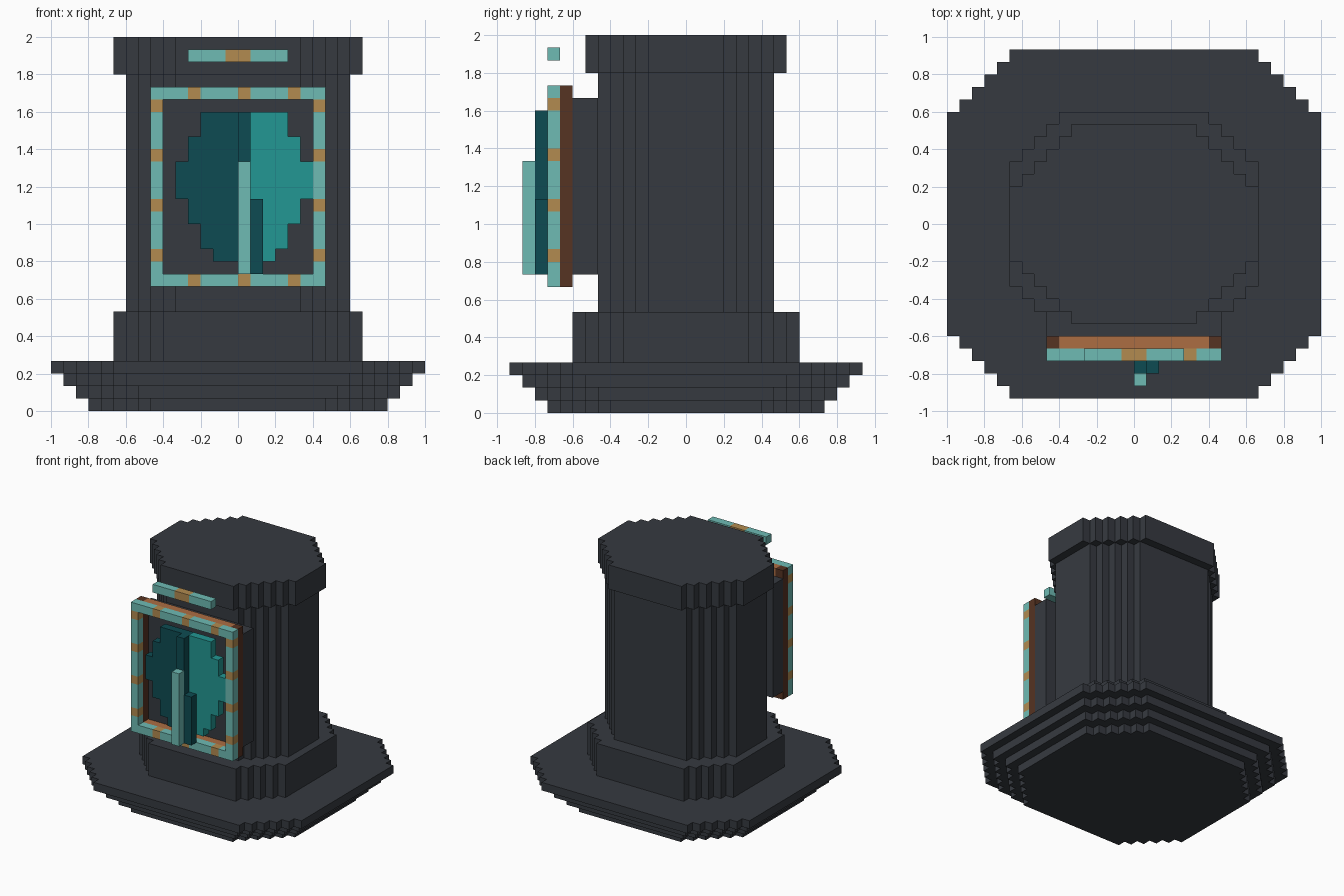
import bpy
import bmesh

cube = bpy.data.objects.get("Cube")
if cube:
    bpy.data.objects.remove(cube, do_unlink=True)

U = 1 / 15  # one block of the grid


def material(name, rgb):
    def linear(v):
        v /= 255
        return v / 12.92 if v <= 0.04045 else ((v + 0.055) / 1.055) ** 2.4
    colour = tuple(linear(v) for v in rgb) + (1.0,)
    m = bpy.data.materials.new(name)
    m.use_nodes = True
    m.diffuse_color = colour
    m.node_tree.nodes["Principled BSDF"].inputs["Base Color"].default_value = colour
    return m


STONE = material("dark stone", (54, 58, 64))
PALE = material("pale verdigris", (110, 187, 180))
GOLD = material("gold", (178, 139, 80))
DEEP = material("deep teal", (13, 75, 82))
TEAL = material("bright teal", (34, 151, 147))
BROWN = material("dark brown", (86, 51, 34))
COPPER = material("copper", (172, 109, 66))


def finish(name, bm, mats):
    bmesh.ops.recalc_face_normals(bm, faces=bm.faces)
    mesh = bpy.data.meshes.new(name)
    bm.to_mesh(mesh)
    bm.free()
    for m in mats:
        mesh.materials.append(m)
    ob = bpy.data.objects.new(name, mesh)
    bpy.context.collection.objects.link(ob)
    return ob


def sweep(name, outline, place, stations, mats, pick=lambda s: 0):
    """Extrude an outline through the stations; pick gives each span its material."""
    bm = bmesh.new()
    rings = [[bm.verts.new([c * U for c in place(a, b, s)]) for a, b in outline]
             for s in stations]
    n = len(outline)
    for k in range(len(rings) - 1):
        lo, hi = rings[k], rings[k + 1]
        slot = pick((stations[k] + stations[k + 1]) / 2)
        for i in range(n):
            j = (i + 1) % n
            bm.faces.new((lo[i], lo[j], hi[j], hi[i])).material_index = slot
    for ring, mid in ((rings[0], stations[0] + 0.1), (rings[-1], stations[-1] - 0.1)):
        bm.faces.new(ring).material_index = pick(mid)
    return finish(name, bm, mats)


def rect(a0, a1, b0, b1):
    return [(a0, b0), (a1, b0), (a1, b1), (a0, b1)]


def along_x(a, b, s): return (s, a, b)
def along_y(a, b, s): return (a, s, b)
def along_z(a, b, s): return (a, b, s)


def box(name, x0, x1, y0, y1, z0, z1, mat):
    return sweep(name, rect(x0, x1, y0, y1), along_z, [z0, z1], [mat])


def stepped_block(name, w, d, n, z0, z1):
    """Upright block whose four corners are cut back in n unit steps."""
    corner = [(w, d - n)]
    for i in range(1, n + 1):
        corner += [(w - i, d - n + i - 1), (w - i, d - n + i)]
    half = corner + [(-x, y) for x, y in reversed(corner)]
    outline = half + [(-x, -y) for x, y in half]
    return sweep(name, outline, along_z, [z0, z1], [STONE])


def banded(name, outline, place, start, end, bands):
    """Pale bar with gold blocks at the given (first, last) spans."""
    stations = sorted({start, end, *(v for b in bands for v in b)})
    return sweep(name, outline, place, stations, [PALE, GOLD],
                 lambda s: int(any(a < s < b for a, b in bands)))


# Stone body: flared base, pedestal, column, cap
for k in range(4):
    stepped_block(f"base_step_{k + 1}", 12 + k, 11 + k, 5, k, k + 1)
stepped_block("pedestal", 10, 9, 4, 4, 8)
stepped_block("column", 9, 7, 4, 8, 27)
stepped_block("cap", 10, 8, 5, 27, 30)
box("window_backing", -7, 7, -9, -7, 11, 25, STONE)

# Back frame: brown uprights with copper rails, then the pale front frame
for side, x in (("right", -7), ("left", 6)):
    box(f"back_frame_{side}", x, x + 1, -10, -9, 10, 26, BROWN)
    banded(f"front_frame_{side}", rect(x, x + 1, -11, -10), along_z, 11, 25,
           [(z, z + 1) for z in (12, 16, 20, 24)])
for level, z in (("bottom", 10), ("top", 25)):
    box(f"back_frame_{level}", -6, 6, -10, -9, z, z + 1, COPPER)
    banded(f"front_frame_{level}", rect(-11, -10, z, z + 1), along_x, -7, 7,
           [(x, x + 1) for x in (-4, 0, 4)])
banded("upper_bar", rect(-11, -10, 28, 29), along_x, -4, 4, [(-1, 1)])

# Stepped emblem halves: (reach from the inner edge, bottom, top)
ROWS = [(2, 12, 13), (3, 13, 15), (4, 15, 17), (5, 17, 20), (4, 20, 22), (3, 22, 24)]


def emblem(name, inner, sign, extra, mat):
    outline = [(inner, 12)]
    for reach, z0, z1 in ROWS:
        x = sign * (reach + extra)
        outline += [(x, z0), (x, z1)]
    outline.append((inner, 24))
    return sweep(name, outline, along_y, [-11, -10], [mat])


emblem("emblem_right", 1, -1, 0, DEEP)
emblem("emblem_left", 1, 1, 1, TEAL)

# Raised centre ridge, short ridge and front post
box("centre_ridge", 0, 1, -12, -11, 11, 24, DEEP)
box("short_ridge", 1, 2, -12, -11, 11, 17, DEEP)
box("front_post", 0, 1, -13, -12, 11, 20, PALE)
